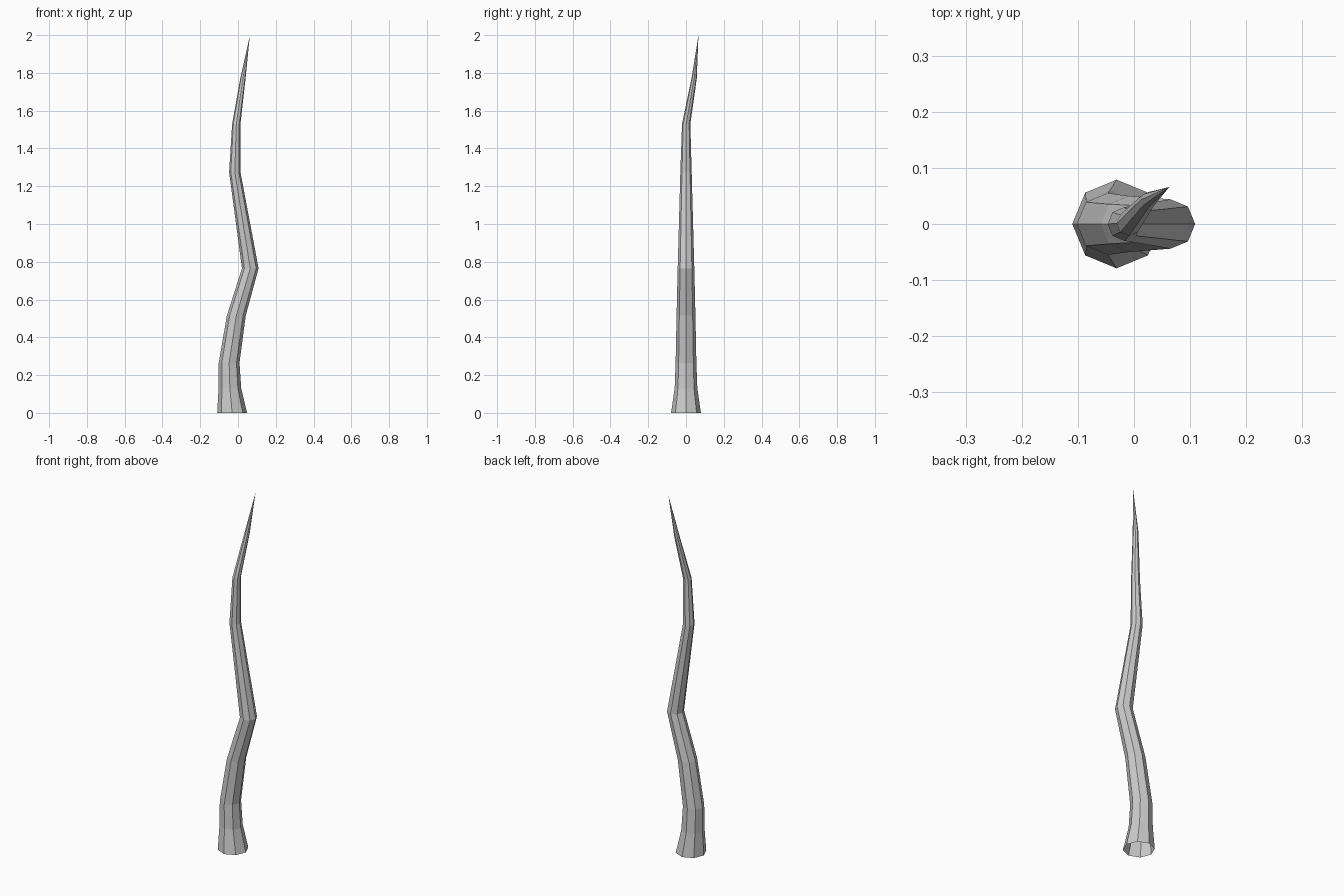
import bpy, bmesh
from math import cos, sin, pi

if "Cube" in bpy.data.objects:
    bpy.data.objects.remove(bpy.data.objects["Cube"])

SIDES = 8
# horizontal rings along the horn: x, y, z, radius
RINGS = [
    (-0.031, 0.0, 0.0, 0.079),
    (-0.043, 0.0, 0.13, 0.060),
    (-0.047, 0.0, 0.265, 0.055),
    (-0.009, 0.0, 0.515, 0.050),
    (0.065, 0.0, 0.765, 0.044),
    (-0.017, 0.0, 1.275, 0.030),
    (-0.009, 0.001, 1.53, 0.022),
    (0.026, 0.043, 1.77, 0.014),
]
TIP = (0.063, 0.066, 2.0)

bm = bmesh.new()
loops = [[bm.verts.new((x + r * cos(2 * pi * i / SIDES),
                        y + r * sin(2 * pi * i / SIDES), z))
          for i in range(SIDES)] for x, y, z, r in RINGS]

# side walls, open at the base
for low, high in zip(loops, loops[1:]):
    for i in range(SIDES):
        j = (i + 1) % SIDES
        bm.faces.new((low[i], low[j], high[j], high[i]))

# pointed tip
tip = bm.verts.new(TIP)
for i in range(SIDES):
    bm.faces.new((loops[-1][i], loops[-1][(i + 1) % SIDES], tip))

mesh = bpy.data.meshes.new("crooked_spike")
bm.to_mesh(mesh)
bm.free()
bpy.context.collection.objects.link(bpy.data.objects.new("crooked_spike", mesh))
